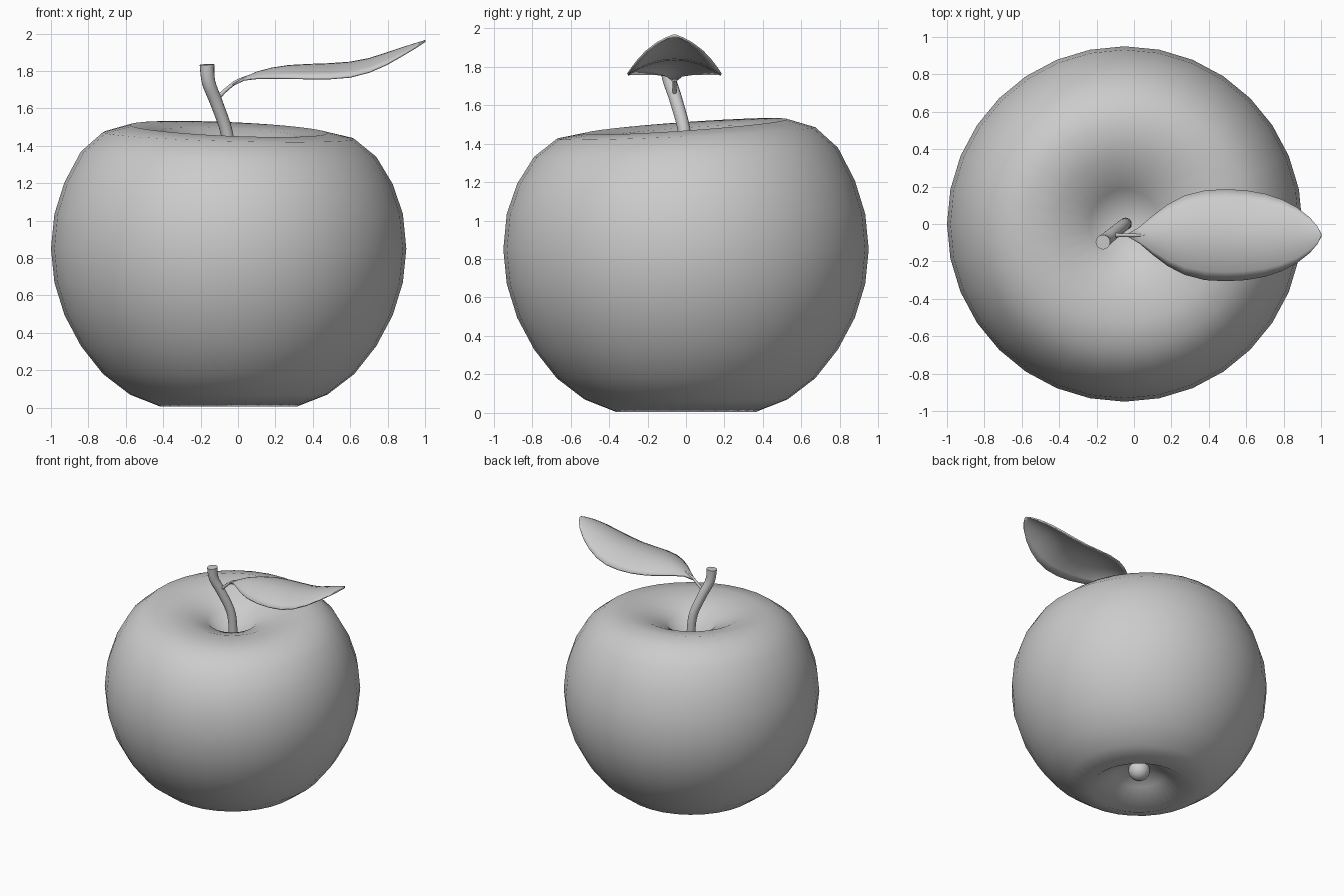
import bpy, bmesh, math
from mathutils import Vector

if "Cube" in bpy.data.objects:
    bpy.data.objects.remove(bpy.data.objects["Cube"])

CX = -0.05   # axis of the fruit


def finish(name, bm):
    bmesh.ops.recalc_face_normals(bm, faces=bm.faces)
    me = bpy.data.meshes.new(name)
    bm.to_mesh(me)
    bm.free()
    for p in me.polygons:
        p.use_smooth = True
    ob = bpy.data.objects.new(name, me)
    bpy.context.collection.objects.link(ob)
    return ob


def tube(name, pts, steps=5, sides=16):
    """Capped tube through (x, y, z, radius) points, smoothed by Catmull-Rom."""
    P = [Vector(p) for p in pts]
    path = []
    for i in range(len(P) - 1):
        a, b, c, d = P[max(i - 1, 0)], P[i], P[i + 1], P[min(i + 2, len(P) - 1)]
        for s in range(steps):
            t = s / steps
            path.append(0.5 * (2 * b + (c - a) * t + (2 * a - 5 * b + 4 * c - d) * t * t
                               + (3 * b - a - 3 * c + d) * t ** 3))
    path.append(P[-1])
    bm = bmesh.new()
    rings = []
    for i, p in enumerate(path):
        tan = (path[min(i + 1, len(path) - 1)] - path[max(i - 1, 0)]).to_3d().normalized()
        u = tan.cross(Vector((0, 1, 0))).normalized()
        v = tan.cross(u)
        rings.append([bm.verts.new(p.to_3d() + p[3] * (u * math.cos(k * math.tau / sides)
                     + v * math.sin(k * math.tau / sides))) for k in range(sides)])
    for r, q in zip(rings, rings[1:]):
        for k in range(sides):
            n = (k + 1) % sides
            bm.faces.new((r[k], r[n], q[n], q[k]))
    bm.faces.new(rings[0])
    bm.faces.new(rings[-1])
    return finish(name, bm)


# Fruit body: 32-sided sphere rings with dimpled poles and a leaning top
# heights and top lean of each ring, from bottom pole to top pole
heights = [0.22, 0.12, 0.005, 0.07, 0.18, 0.33, 0.495, 0.67, 0.85,
           1.035, 1.2, 1.355, 1.455, 1.49, 1.468, 1.39, 1.2]
lean = [0] * 10 + [0.01, 0.03, 0.045, 0.07, 0.07, 0.05, 0]
SEG = 32
bm = bmesh.new()
rings = []
for i in range(1, 16):
    r = 0.95 * math.sin(math.pi * i / 16)
    ring = []
    for k in range(SEG):
        a = math.tau * k / SEG
        x, y = r * math.cos(a), r * math.sin(a)
        ring.append(bm.verts.new((CX + x, y, heights[i] + lean[i] * (y - 0.6 * x))))
    rings.append(ring)
bottom = bm.verts.new((CX, 0, heights[0]))
top = bm.verts.new((CX, 0, heights[-1]))
for k in range(SEG):
    n = (k + 1) % SEG
    bm.faces.new((bottom, rings[0][n], rings[0][k]))
    bm.faces.new((top, rings[-1][k], rings[-1][n]))
    for r, q in zip(rings, rings[1:]):
        bm.faces.new((r[k], r[n], q[n], q[k]))
finish("fruit_body", bm)

# Small blossom end in the bottom dimple
bm = bmesh.new()
bmesh.ops.create_uvsphere(bm, u_segments=24, v_segments=12, radius=0.08)
bmesh.ops.translate(bm, verts=bm.verts, vec=(CX, 0, 0.155))
finish("blossom_end", bm)

# Stem and leaf stalk
stem = tube("stem", [(-0.045, 0, 1.18, 0.033), (-0.047, 0, 1.35, 0.033),
                     (-0.063, -0.012, 1.48, 0.033), (-0.115, -0.053, 1.63, 0.034),
                     (-0.157, -0.088, 1.74, 0.036), (-0.166, -0.097, 1.835, 0.039)])
stalk = tube("leaf_stalk", [(-0.12, -0.06, 1.645, 0.014), (-0.08, -0.06, 1.685, 0.011),
                            (-0.04, -0.06, 1.72, 0.010), (0.0, -0.06, 1.748, 0.009),
                            (0.06, -0.06, 1.775, 0.004)], sides=10)

# Leaf blade: x, half width, midrib height, edge droop
stations = [(-0.03, 0.010, 1.730, 0.000), (0.03, 0.045, 1.765, 0.008),
            (0.10, 0.105, 1.797, 0.032), (0.18, 0.165, 1.818, 0.052),
            (0.27, 0.212, 1.832, 0.066), (0.38, 0.240, 1.838, 0.074),
            (0.49, 0.246, 1.842, 0.078), (0.60, 0.240, 1.850, 0.077),
            (0.70, 0.222, 1.869, 0.070), (0.79, 0.192, 1.898, 0.060),
            (0.87, 0.150, 1.925, 0.042), (0.94, 0.095, 1.947, 0.022),
            (0.98, 0.048, 1.959, 0.008), (1.0, 0.010, 1.966, 0.000)]
COLS = 10
bm = bmesh.new()
rows = []
for x, w, z, d in stations:
    rows.append([bm.verts.new((x, -0.06 + w * t, z - d * t * t))
                 for t in (2 * j / COLS - 1 for j in range(COLS + 1))])
for r, q in zip(rows, rows[1:]):
    for j in range(COLS):
        bm.faces.new((r[j], q[j], q[j + 1], r[j + 1]))
leaf = finish("leaf", bm)
mod = leaf.modifiers.new("thickness", "SOLIDIFY")
mod.thickness = 0.01
mod.offset = -1

# Keep the cut ends and leaf rim crisp
for ob in (stem, stalk, leaf):
    bpy.ops.object.select_all(action='DESELECT')
    ob.select_set(True)
    bpy.context.view_layer.objects.active = ob
    bpy.ops.object.shade_smooth_by_angle(angle=math.radians(40))
